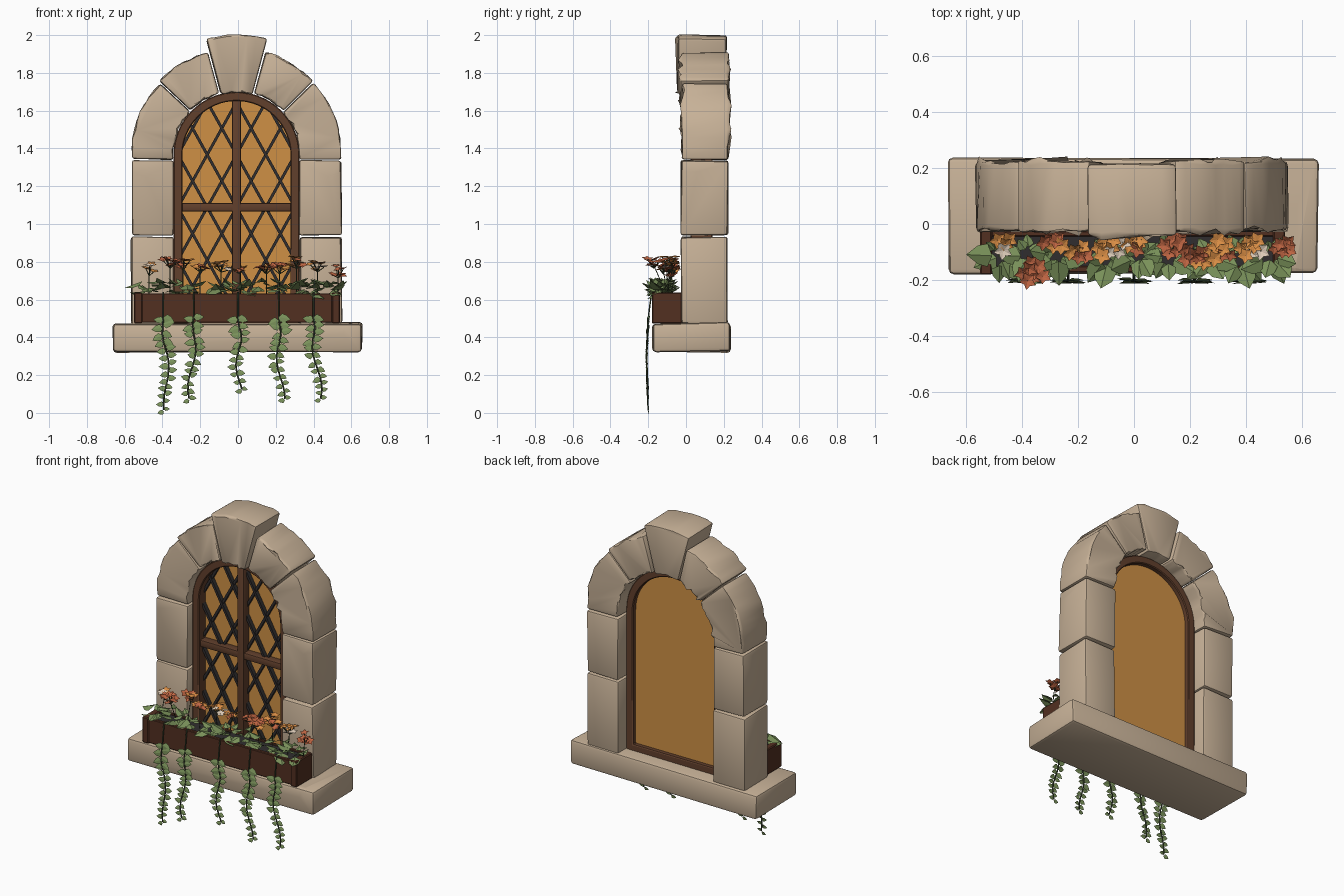
import bpy, bmesh, math, random
from mathutils import Vector

if "Cube" in bpy.data.objects:
    bpy.data.objects.remove(bpy.data.objects["Cube"])

random.seed(7)
CX, CZ = -0.008, 1.365      # arch centre


def mat(name, rgb):
    m = bpy.data.materials.new(name)
    m.diffuse_color = (*rgb, 1)
    m.use_nodes = True
    m.node_tree.nodes["Principled BSDF"].inputs["Base Color"].default_value = m.diffuse_color
    return m


STONE = mat("sandstone", (0.57, 0.44, 0.31))
GLASS = mat("amber_glass", (0.62, 0.28, 0.06))
FRAME = mat("frame_wood", (0.12, 0.05, 0.025))
BOXWOOD = mat("planter_wood", (0.085, 0.029, 0.015))
DARK = mat("iron_and_soil", (0.03, 0.027, 0.028))
LEAF = mat("leaf_green", (0.19, 0.28, 0.10))
STEM = mat("stem_green", (0.045, 0.065, 0.03))
RED = mat("petal_red", (0.52, 0.13, 0.055))
ORANGE = mat("petal_orange", (0.70, 0.27, 0.06))
CREAM = mat("petal_cream", (0.72, 0.60, 0.48))


def mesh_obj(name, verts, faces, material, bevel=0, segs=2, jitter=0, smooth=True):
    bm = bmesh.new()
    vs = [bm.verts.new(v) for v in verts]
    for f in faces:
        bm.faces.new([vs[i] for i in f])
    if bevel:
        bmesh.ops.recalc_face_normals(bm, faces=bm.faces)
        edges = [e for e in bm.edges if e.calc_face_angle(0) > 0.7]
        if jitter:
            for v in {v for e in edges for v in e.verts}:
                v.co += Vector([random.uniform(-jitter, jitter) for _ in range(3)])
        bmesh.ops.bevel(bm, geom=edges, offset=bevel, segments=segs, affect='EDGES', profile=0.5)
    me = bpy.data.meshes.new(name)
    bm.to_mesh(me)
    bm.free()
    me.materials.append(material)
    ob = bpy.data.objects.new(name, me)
    bpy.context.collection.objects.link(ob)
    if smooth:
        bpy.ops.object.select_all(action='DESELECT')
        ob.select_set(True)
        bpy.context.view_layer.objects.active = ob
        bpy.ops.object.shade_smooth_by_angle(angle=math.radians(35))
    return ob


def prism(name, outline, y0, y1, material, **kw):
    """Extrude an xz outline from y0 to y1."""
    n = len(outline)
    verts = [(x, y, z) for y in (y0, y1) for x, z in outline]
    faces = [range(n), range(2 * n - 1, n - 1, -1)]
    faces += [(i, i + n, (i + 1) % n + n, (i + 1) % n) for i in range(n)]
    return mesh_obj(name, verts, faces, material, **kw)


def box(name, x0, x1, y0, y1, z0, z1, material, **kw):
    return prism(name, [(x0, z0), (x1, z0), (x1, z1), (x0, z1)], y0, y1, material, **kw)


def arc(r, a0, a1, n):
    angles = [math.radians(a0 + (a1 - a0) * i / n) for i in range(n + 1)]
    return [(CX + r * math.cos(a), CZ + r * math.sin(a)) for a in angles]


def window(r, zb, n=32):
    return [(CX + r, zb)] + arc(r, 0, 180, n) + [(CX - r, zb)]


def notch(ob, x, z, dx, dz, w):
    """Cut a thin wedge-shaped crack into the front of a stone."""
    d = Vector((dx, dz))
    p = Vector((-dz, dx)).normalized() * w
    a = Vector((x, z))
    pts = [a - d * 0.3 - p, a - d * 0.3 + p, a + d]
    cut = prism("crack_cutter", pts, -0.4, 0.06, STONE, smooth=False)
    cut.hide_render = True
    m = ob.modifiers.new("crack", 'BOOLEAN')
    m.operation, m.object, m.solver = 'DIFFERENCE', cut, 'EXACT'
    bpy.context.view_layer.objects.active = ob
    bpy.ops.object.modifier_apply(modifier=m.name)
    bpy.data.objects.remove(cut)


# --- Stone surround: sill, jambs, arch stones, keystone
RO, RI = 0.556, 0.335
stone = dict(bevel=0.012, jitter=0.005)
sill = box("sill", -0.66, 0.66, -0.175, 0.233, 0.322, 0.476, STONE, bevel=0.018, jitter=0.006)
notch(sill, 0.57, 0.476, -0.015, -0.06, 0.012)
for s, side in ((-1, "left"), (1, "right")):
    for i, (z0, z1) in enumerate(((0.47, 0.932), (0.938, 1.336))):
        xs = sorted((CX + s * RI, CX + s * RO))
        jamb = box(f"{side}_jamb_{i + 1}", *xs, -0.026, 0.222, z0, z1, STONE, **stone)
    notch(jamb, CX + s * RO, 1.27, -s * 0.075, -0.02, 0.009)
    for i, (a0, a1) in enumerate(((0, 43), (44, 74.2))):
        ro, ri = RO + 0.01 * i, RI + 0.004 * i
        out = arc(ro, a0, a1, 9) + arc(ri, a1, a0, 9)
        if i == 0:      # short straight foot down to the jamb
            out = [(CX + RO, 1.342)] + out[1:-1] + [(CX + RI, 1.342)]
        out = [(CX + s * (x - CX), z) for x, z in out]
        prism(f"{side}_arch_stone_{i + 1}", out, -0.022 - 0.006 * i, 0.224, STONE, **stone)
key = arc(0.636, 75.4, 104.6, 6) + arc(RI - 0.004, 104.6, 75.4, 6)
prism("keystone", key, -0.043, 0.217, STONE, bevel=0.014, jitter=0.004)

# --- Window frame, glass and glazing bars
outer, inner = window(0.334, 0.47), window(0.286, 0.515)
n = len(outer)
loops = [(outer, 0.025), (inner, 0.025), (inner, 0.14), (outer, 0.14)]
verts = [(x, y, z) for pts, y in loops for x, z in pts]
faces = [(k * n + i, k * n + (i + 1) % n, (k + 1) % 4 * n + (i + 1) % n, (k + 1) % 4 * n + i)
         for k in range(4) for i in range(n)]
mesh_obj("window_frame", verts, faces, FRAME, bevel=0.005, segs=1)
prism("window_glass", window(0.30, 0.50), 0.09, 0.11, GLASS, smooth=False)
box("vertical_bar", CX - 0.023, CX + 0.023, 0.035, 0.1, 0.5, 1.66, FRAME, bevel=0.008)
box("horizontal_bar", CX - 0.295, CX + 0.295, 0.04, 0.1, 1.066, 1.11, FRAME, bevel=0.008)


# --- Diamond lattice, each strip clipped to the window opening
def inside(x, z):
    dx = abs(x - CX)
    return dx < 0.292 and z > 0.51 and (z < CZ or math.hypot(dx, z - CZ) < 0.292)


slope, step = 1.8, 0.155
d = Vector((1, slope)).normalized()
for s in (-1, 1):
    for k in range(-6, 7):
        base = Vector((CX + k * step, 1.088))
        run = [base + Vector((s * d.x, d.y)) * t * 0.004 for t in range(-250, 251)]
        run = [p for p in run if inside(*p)]
        if len(run) < 6:
            continue
        w = Vector((d.y, -s * d.x)) * 0.0075
        a, b = run[0], run[-1]
        prism("lattice_strip", [a - w, a + w, b + w, b - w], 0.068 + 0.004 * s, 0.092, DARK, smooth=False)

# --- Planter box with soil
box("planter_front", -0.51, 0.50, -0.174, -0.15, 0.478, 0.633, BOXWOOD, bevel=0.004, segs=1)
box("planter_back", -0.51, 0.50, -0.045, -0.025, 0.478, 0.633, BOXWOOD, bevel=0.004, segs=1)
for s, side in ((-1, "left"), (1, "right")):
    xs = sorted((-0.005 + s * 0.545, -0.005 + s * 0.502))
    box(f"planter_{side}_end", *xs, -0.181, -0.022, 0.474, 0.638, BOXWOOD, bevel=0.005, segs=1)
box("soil", -0.51, 0.50, -0.152, -0.04, 0.48, 0.625, DARK, smooth=False)


# --- Plants: folded leaves and petals gathered per colour
class Patch:
    def __init__(self):
        self.verts, self.faces = [], []

    def add(self, origin, direction, normal, size, width, fold):
        y = Vector(direction).normalized()
        x = y.cross(Vector(normal)).normalized()
        z = x.cross(y)
        k = len(self.verts)
        shape = [(0, 0, 0), (width, 0.22, fold), (width * 0.8, 0.6, fold), (0, 1, 0),
                 (-width * 0.8, 0.6, fold), (-width, 0.22, fold)]
        self.verts += [Vector(origin) + (x * a + y * b + z * c) * size for a, b, c in shape]
        self.faces += [(k, k + 1, k + 2, k + 3), (k, k + 3, k + 4, k + 5)]


def stems(name, paths, radius):
    cu = bpy.data.curves.new(name, 'CURVE')
    cu.dimensions = '3D'
    cu.bevel_depth, cu.bevel_resolution = radius, 1
    for path in paths:
        sp = cu.splines.new('POLY')
        sp.points.add(len(path) - 1)
        for p, c in zip(sp.points, path):
            p.co = (*c, 1)
    cu.materials.append(STEM)
    bpy.context.collection.objects.link(bpy.data.objects.new(name, cu))


U = random.uniform
foliage, trailing = Patch(), Patch()
petals = {RED: Patch(), ORANGE: Patch(), CREAM: Patch()}

# Leaf clumps sitting in the box
for cx in (-0.48, -0.37, -0.27, -0.09, 0.02, 0.12, 0.27, 0.38, 0.49):
    for k in range(10):
        a = k * math.tau / 10 + U(-0.3, 0.3)
        r = U(0.01, 0.035)
        h = U(0.64, 0.70)
        back = 0.65 if math.sin(a) > 0.2 else 1
        o = (cx + r * math.cos(a), -0.115 + r * math.sin(a), h)
        dr = (math.cos(a), math.sin(a), U(-0.55, 0.65))
        foliage.add(o, dr, (U(-.2, .2), U(-.2, .2), 1), U(0.065, 0.1) * back, 0.42, -0.12)

# Blossom clusters: x, y, z, spread, count, main and accent colour
blooms = [(-0.36, -0.17, 0.80, 0.050, 8, RED, RED), (-0.29, -0.06, 0.79, 0.045, 7, RED, ORANGE),
          (-0.47, -0.07, 0.76, 0.040, 4, ORANGE, CREAM), (-0.20, -0.10, 0.78, 0.035, 6, ORANGE, RED),
          (-0.09, -0.08, 0.78, 0.055, 9, ORANGE, CREAM), (0.01, -0.07, 0.77, 0.035, 5, ORANGE, RED),
          (0.15, -0.07, 0.77, 0.055, 8, RED, RED), (0.22, -0.12, 0.77, 0.040, 6, RED, ORANGE),
          (0.31, -0.09, 0.80, 0.050, 8, ORANGE, RED), (0.42, -0.08, 0.78, 0.050, 8, ORANGE, CREAM),
          (0.53, -0.08, 0.75, 0.035, 6, RED, RED)]
stalks = []
for bx, by, bz, spread, count, main, accent in blooms:
    stalks.append([(bx, -0.10, 0.62), (bx, (by - 0.1) / 2, 0.7), (bx, by, bz - 0.02)])
    for k in range(count):
        a, r = k * 2.4, spread * math.sqrt((k + 0.3) / count)
        o = Vector((bx + r * math.cos(a), min(by + r * 0.8 * math.sin(a), -0.055), bz + U(-0.025, 0.025)))
        stalks.append([(bx, by, bz - 0.035), tuple(o)])
        up = Vector((U(-.5, .5), U(-.6, .3), 1)).normalized()
        e1 = up.orthogonal().normalized()
        e2 = up.cross(e1)
        colour = accent if k % 3 == 2 else main
        size = U(0.028, 0.036)
        for j in range(5):
            t = j * math.tau / 5
            dr = e1 * math.cos(t) + e2 * math.sin(t) + up * 0.25
            petals[colour].add(o, dr, up, size, 0.38, 0.1)
stems("flower_stalks", stalks, 0.0025)

# Trailing vines hanging over the front: start x, end x, end z
vines = []
for vx, ex, ez in ((-0.395, -0.375, 0.015), (-0.235, -0.25, 0.075), (0.0, 0.01, 0.125),
                   (0.215, 0.23, 0.075), (0.40, 0.43, 0.075)):
    path = [(vx, -0.14, 0.63), (vx, -0.18, 0.638), (vx, -0.19, 0.58)]
    count = round((0.5 - ez) / 0.04)
    for k in range(count + 1):
        t = k / count
        x = vx + (ex - vx) * t + 0.018 * math.sin(t * 7 + vx * 5) * min(1, t * 4)
        p = (x, -0.2 - 0.008 * math.sin(t * math.pi), 0.5 + (ez - 0.5) * t)
        path.append(p)
        for s in (-1, 1):
            size = (0.062 - 0.026 * t) * U(0.85, 1.1)
            dr = (s, U(-0.1, 0.1), U(-0.55, 0.25) if k < count else U(-0.4, 0))
            trailing.add((p[0], p[1] - 0.002, p[2] + s * 0.008), dr, (0, -1, 0.25), size, 0.36, -0.06)
    vines.append(path)
stems("vine_stems", vines, 0.0045)

for name, patch, m in (("planter_leaves", foliage, LEAF), ("vine_leaves", trailing, LEAF),
                       ("red_petals", petals[RED], RED), ("orange_petals", petals[ORANGE], ORANGE),
                       ("cream_petals", petals[CREAM], CREAM)):
    mesh_obj(name, patch.verts, patch.faces, m, smooth=False)
